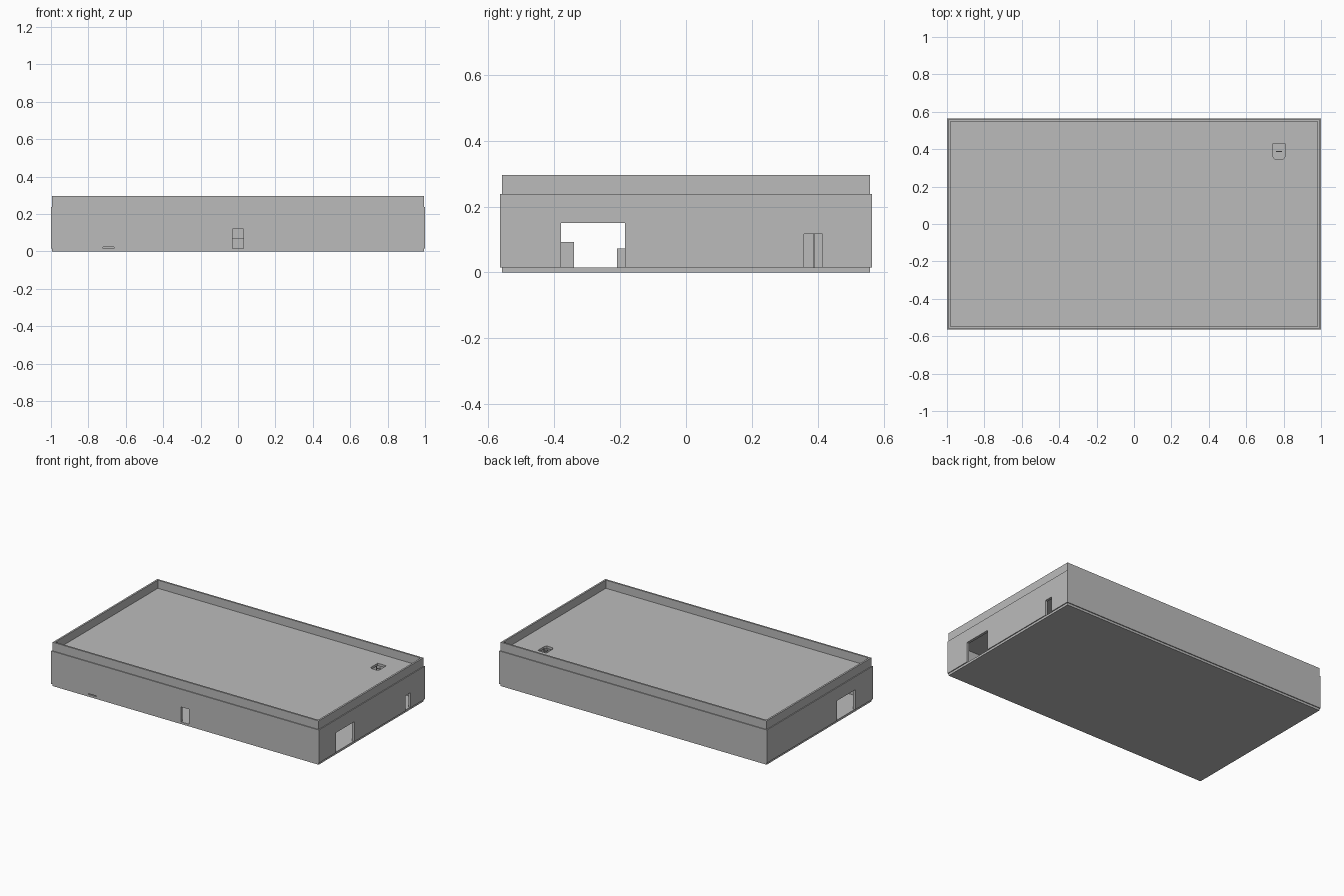
import bpy
import bmesh

if "Cube" in bpy.data.objects:
    bpy.data.objects.remove(bpy.data.objects["Cube"], do_unlink=True)

GREY = (0.5, 0.5, 0.5, 1)
mat = bpy.data.materials.new("plain grey")
mat.use_nodes = True
mat.diffuse_color = GREY
mat.node_tree.nodes["Principled BSDF"].inputs["Base Color"].default_value = GREY


def prism(name, outline, z0, z1):
    """Upright solid with the given plan outline."""
    bm = bmesh.new()
    face = bm.faces.new([bm.verts.new((x, y, z0)) for x, y in outline])
    top = bmesh.ops.extrude_face_region(bm, geom=[face])["geom"]
    bmesh.ops.translate(bm, vec=(0, 0, z1 - z0),
                        verts=[v for v in top if isinstance(v, bmesh.types.BMVert)])
    bmesh.ops.recalc_face_normals(bm, faces=bm.faces)
    mesh = bpy.data.meshes.new(name)
    bm.to_mesh(mesh)
    bm.free()
    mesh.materials.append(mat)
    obj = bpy.data.objects.new(name, mesh)
    bpy.context.collection.objects.link(obj)
    return obj


def box(name, x0, x1, y0, y1, z0, z1):
    return prism(name, [(x0, y0), (x1, y0), (x1, y1), (x0, y1)], z0, z1)


def cut(obj, cutter):
    """Subtract the cutter, bake the result and remove the cutter."""
    mod = obj.modifiers.new("opening", "BOOLEAN")
    mod.operation = "DIFFERENCE"
    mod.solver = "EXACT"
    mod.object = cutter
    bpy.context.view_layer.update()
    graph = bpy.context.evaluated_depsgraph_get()
    mesh = bpy.data.meshes.new_from_object(obj.evaluated_get(graph))
    obj.modifiers.clear()
    obj.data = mesh
    bpy.data.objects.remove(cutter, do_unlink=True)


def ring(name, hx, hy, ix, iy, z0, z1):
    """Rectangular frame: outer and inner half sizes."""
    obj = box(name, -hx, hx, -hy, hy, z0, z1)
    cut(obj, box("cutter", -ix, ix, -iy, iy, z0 - 0.1, z1 + 0.1))
    return obj


FLOOR, EAVE, DECK, TOP = 0.015, 0.238, 0.241, 0.296
IX, IY = 0.982, 0.547

# Floor slab, walls and parapet
box("floor_slab", -0.994, 0.994, -0.559, 0.559, 0, FLOOR)
walls = ring("walls", 1.0, 0.565, IX, IY, FLOOR, EAVE)
ring("parapet", 0.994, 0.559, IX, IY, EAVE, TOP)

# Openings: loading doors at both ends, side door, front door, low slot
for x0, x1, y0, y1, z0, z1 in [
    (0.9, 1.1, -0.38, -0.185, 0, 0.15),
    (-1.1, -0.9, -0.38, -0.185, 0, 0.15),
    (0.9, 1.1, 0.358, 0.415, 0, 0.117),
    (-0.03, 0.03, -0.7, -0.5, 0, 0.119),
    (-0.723, -0.662, -0.7, -0.5, 0, 0.024),
]:
    cut(walls, box("cutter", x0, x1, y0, y1, z0, z1))

# Roof deck with a hatch that has two clipped corners
roof = box("roof_deck", -IX, IX, -IY, IY, 0.224, DECK)
hatch = [(0.755, 0.345), (0.797, 0.345), (0.807, 0.36),
         (0.807, 0.43), (0.743, 0.43), (0.743, 0.36)]
cut(roof, prism("cutter", hatch, 0.1, 0.4))

# Ladder below the hatch
for side, x in (("left", 0.788), ("right", 0.76)):
    box(f"ladder_rail_{side}", x, x + 0.004, 0.386, 0.39, FLOOR, DECK)
for i in range(9):
    z = 0.035 + i * 0.024
    box(f"ladder_rung_{i + 1}", 0.762, 0.79, 0.386, 0.39, z, z + 0.004)

# Interior counter and crate
box("counter", -0.2, 0.2, -0.21, -0.12, FLOOR, 0.073)
box("crate", -0.5, -0.35, -0.45, -0.34, FLOOR, 0.092)
